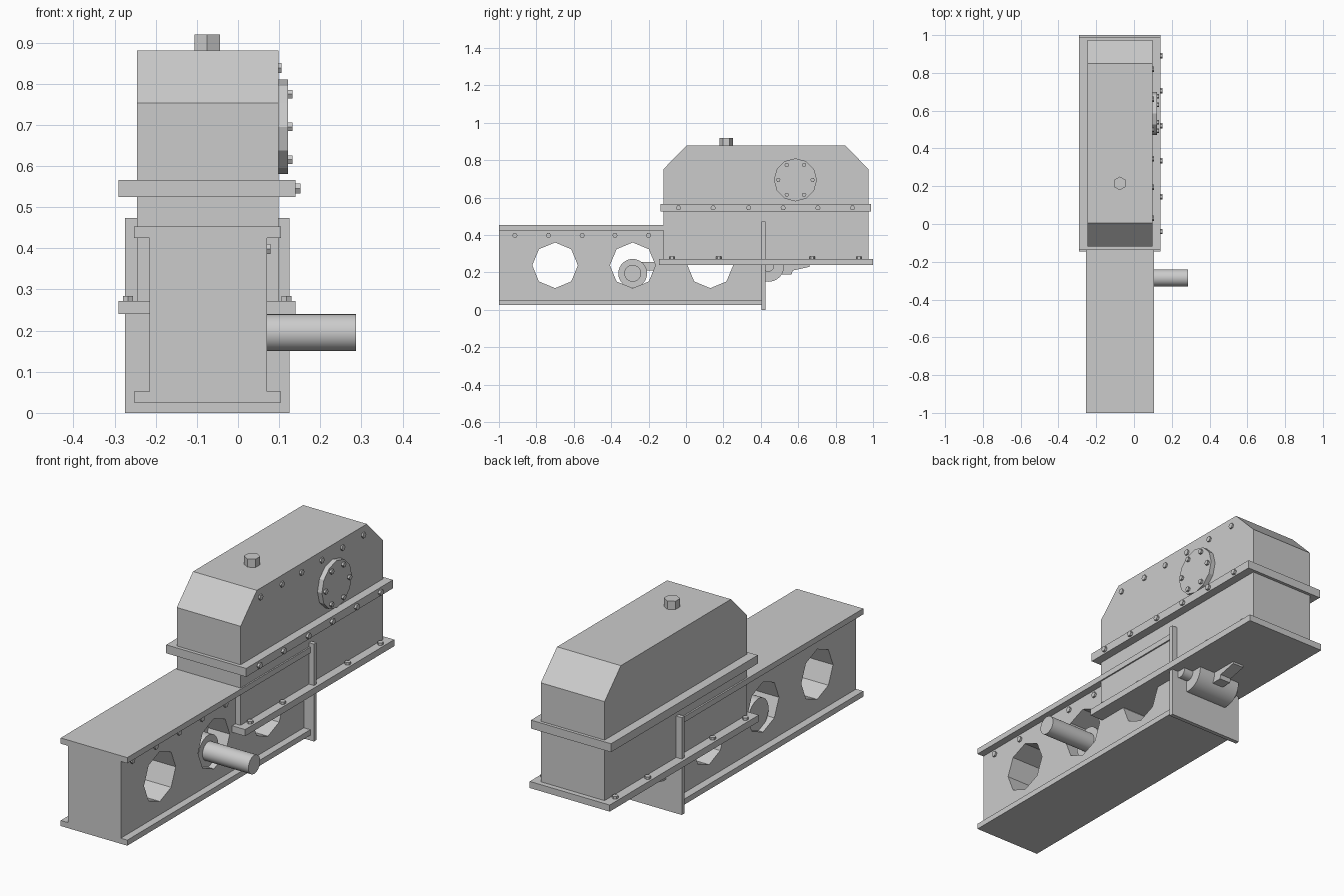
import bpy, math
from mathutils import Matrix

if "Cube" in bpy.data.objects:
    bpy.data.objects.remove(bpy.data.objects["Cube"])

steel = bpy.data.materials.new("grey_steel")
steel.diffuse_color = (0.6, 0.6, 0.6, 1)
steel.use_nodes = True
steel.node_tree.nodes["Principled BSDF"].inputs["Base Color"].default_value = steel.diffuse_color


def mesh_object(name, verts, faces):
    me = bpy.data.meshes.new(name)
    me.from_pydata(verts, [], faces)
    me.materials.append(steel)
    ob = bpy.data.objects.new(name, me)
    bpy.context.collection.objects.link(ob)
    return ob


def prism(name, profile, x0, x1):
    """Extrude a counter-clockwise (y, z) profile along x."""
    n = len(profile)
    verts = [(x, y, z) for x in (x0, x1) for y, z in profile]
    faces = [tuple(range(n))[::-1], tuple(range(n, 2 * n))]
    faces += [(i, (i + 1) % n, n + (i + 1) % n, n + i) for i in range(n)]
    return mesh_object(name, verts, faces)


def box(name, x0, x1, y0, y1, z0, z1):
    return prism(name, [(y0, z0), (y1, z0), (y1, z1), (y0, z1)], x0, x1)


def rod(name, x0, x1, y, z, r, sides=32, turn=0.0):
    """Cylinder along x."""
    ring = [(y + r * math.cos(turn + math.tau * i / sides),
             z + r * math.sin(turn + math.tau * i / sides)) for i in range(sides)]
    ob = prism(name, ring, x0, x1)
    if sides >= 24:
        bpy.ops.object.select_all(action='DESELECT')
        ob.select_set(True)
        bpy.context.view_layer.objects.active = ob
        bpy.ops.object.shade_smooth_by_angle(angle=math.radians(35))
    return ob


def post(name, x, y, z0, z1, r, sides=6):
    """Upright cylinder with its first corner on the y axis."""
    ob = rod(name, z0, z1, 0, 0, r, sides)
    ob.data.transform(Matrix(((0, 0, 1, x), (0, 1, 0, y), (1, 0, 0, 0), (0, 0, 0, 1))))
    ob.data.flip_normals()
    return ob


# Support beam with octagonal through holes
web = box("beam_web", -0.215, 0.07, -1.0, 0.41, 0.04, 0.435)
for hole_y in (-0.70, -0.285, 0.13):
    cutter = rod("hole_cutter", -0.4, 0.4, hole_y, 0.238, 0.122, 8)
    cutter.hide_render = True
    mod = web.modifiers.new("hole", 'BOOLEAN')
    mod.operation, mod.solver, mod.object = 'DIFFERENCE', 'EXACT', cutter
    bpy.context.view_layer.objects.active = web
    bpy.ops.object.modifier_apply(modifier=mod.name)
    bpy.data.objects.remove(cutter)
box("beam_top_flange", -0.253, 0.105, -1.0, 0.41, 0.425, 0.453)
box("beam_bottom_flange", -0.253, 0.105, -1.0, 0.41, 0.025, 0.052)
box("beam_end_plate", -0.275, 0.125, 0.405, 0.425, 0.0, 0.473)

# Gearbox housing
box("lower_housing", -0.245, 0.098, -0.12, 0.975, 0.255, 0.54)
box("base_flange", -0.29, 0.14, -0.145, 1.0, 0.24, 0.272)
box("joint_flange", -0.29, 0.14, -0.137, 0.99, 0.525, 0.566)
prism("upper_housing", [(-0.12, 0.55), (0.975, 0.55), (0.975, 0.753), (0.85, 0.88),
                        (0.005, 0.88), (-0.12, 0.753)], -0.245, 0.098)
post("breather_cap", -0.075, 0.215, 0.87, 0.92, 0.036)

# Round inspection cover
rod("inspection_cover", 0.09, 0.122, 0.585, 0.695, 0.115, 12)
for i in range(6):
    a = math.tau * i / 6
    rod("cover_bolt", 0.115, 0.133, 0.585 + 0.092 * math.cos(a),
        0.695 + 0.092 * math.sin(a), 0.012, 6)

# Bolt rows: name, x start, x end, z, y positions
for name, x0, x1, z, ys in (
        ("housing_bolt", 0.09, 0.106, 0.838, (0.03, 0.195, 0.345, 0.5, 0.66, 0.82)),
        ("joint_bolt", 0.13, 0.152, 0.545, (-0.04, 0.145, 0.335, 0.52, 0.705, 0.89)),
        ("beam_bolt", 0.06, 0.079, 0.398, (-0.915, -0.735, -0.555, -0.38, -0.2))):
    for y in ys:
        rod(name, x0, x1, y, z, 0.014, 6)
for y in (-0.075, 0.175, 0.675, 0.925):
    for x in (-0.267, 0.118):
        post("base_bolt", x, y, 0.26, 0.284, 0.014)

# Input shaft with its drive unit inside the beam
rod("input_shaft", -0.1, 0.287, -0.285, 0.195, 0.045)
rod("drive_body", -0.19, 0.04, -0.285, 0.195, 0.077)
box("drive_bracket", -0.105, -0.045, -0.285, -0.155, 0.21, 0.255)

# Small motor behind the end plate
rod("motor_body", -0.19, 0.04, 0.44, 0.235, 0.085)
rod("motor_spindle", -0.23, 0.09, 0.44, 0.235, 0.031)
prism("motor_terminal_box", [(0.46, 0.19), (0.565, 0.19), (0.57, 0.21), (0.66, 0.23),
                             (0.66, 0.245), (0.46, 0.245)], -0.105, -0.045)
